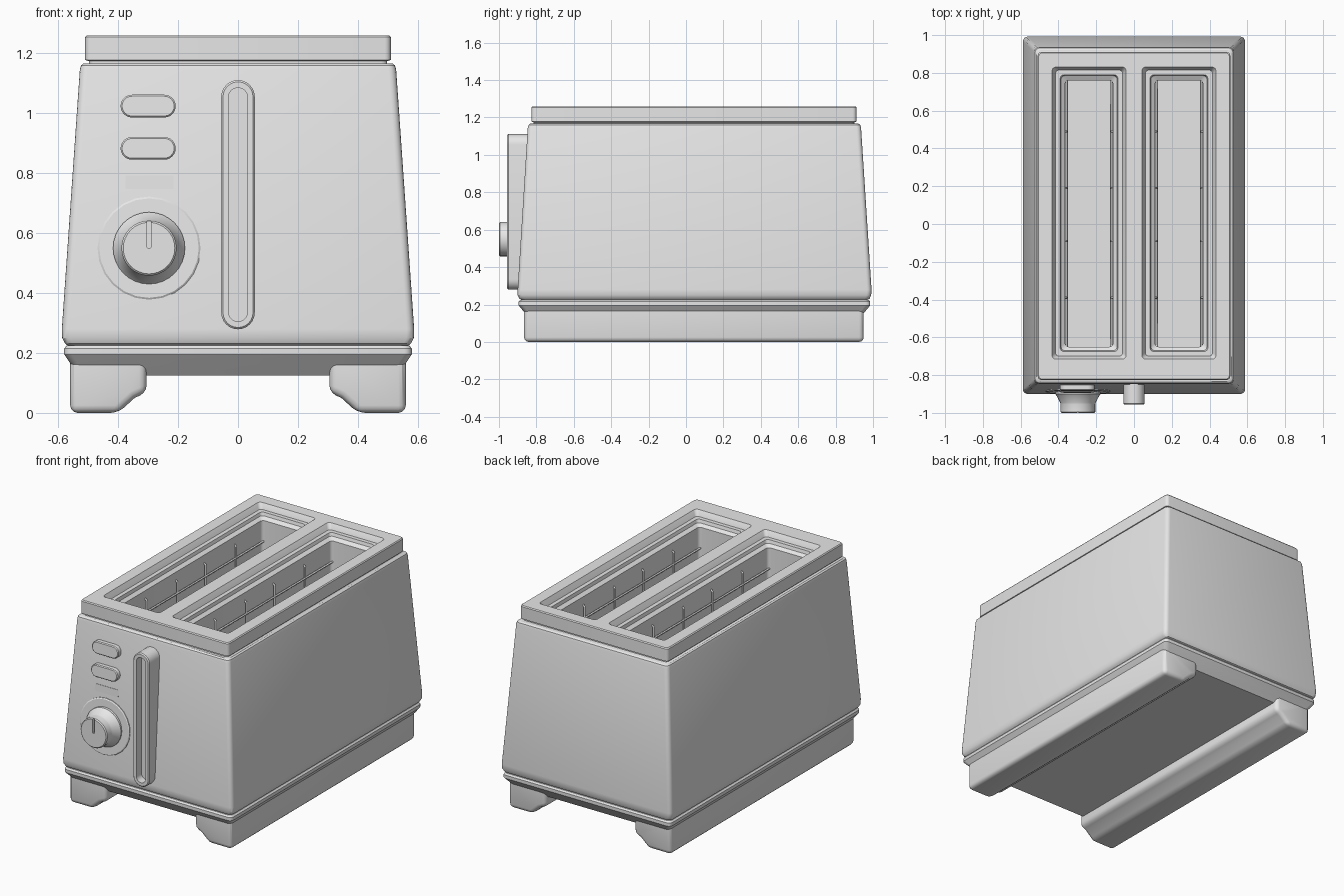
import bpy, bmesh, math

cube = bpy.data.objects.get("Cube")
if cube:
    bpy.data.objects.remove(cube, do_unlink=True)

GREY = (0.8, 0.8, 0.8, 1.0)
metal = bpy.data.materials.new("light_grey")
metal.use_nodes = True
metal.diffuse_color = GREY
metal.node_tree.nodes["Principled BSDF"].inputs["Base Color"].default_value = GREY


def front_face(z):
    """Depth of the sloping front panel at a height."""
    return -0.9 + (z - 0.27) * 0.0625


def smooth(ob):
    bpy.ops.object.select_all(action='DESELECT')
    bpy.context.view_layer.objects.active = ob
    ob.select_set(True)
    bpy.ops.object.shade_smooth_by_angle(angle=math.radians(30))


def finish(name, bm):
    bmesh.ops.remove_doubles(bm, verts=bm.verts[:], dist=1e-5)
    bmesh.ops.recalc_face_normals(bm, faces=bm.faces[:])
    me = bpy.data.meshes.new(name)
    bm.to_mesh(me)
    bm.free()
    me.materials.append(metal)
    ob = bpy.data.objects.new(name, me)
    bpy.context.collection.objects.link(ob)
    smooth(ob)
    return ob


def outline(u, v, hu, hv, r, seg):
    """Rounded rectangle around (u, v)."""
    pts = []
    for k, (su, sv) in enumerate(((1, 1), (-1, 1), (-1, -1), (1, -1))):
        for i in range(seg + 1):
            a = math.pi / 2 * (k + i / seg)
            pts.append((u + su * (hu - r) + r * math.cos(a),
                        v + sv * (hv - r) + r * math.sin(a)))
    return pts


def loft(name, rings, axis='z', lean=False, seg=4):
    """Join rounded rectangles (u, v, half_u, half_v, radius, depth) into a solid."""
    bm = bmesh.new()
    loops = []
    for u, v, hu, hv, r, d in rings:
        loop = []
        for a, b in outline(u, v, hu, hv, r, seg):
            if axis == 'z':
                co = (a, b, d)
            else:
                co = (a, d + (front_face(b) if lean else 0), b)
            loop.append(bm.verts.new(co))
        loops.append(loop)
    n = len(loops[0])
    for low, high in zip(loops, loops[1:]):
        for i in range(n):
            j = (i + 1) % n
            bm.faces.new((low[i], low[j], high[j], high[i]))
    bm.faces.new(loops[0][::-1])
    bm.faces.new(loops[-1])
    return finish(name, bm)


def box_rings(rows, r, cx=0.0):
    """Rows of (half width, y min, y max, z)."""
    return [(cx, (a + b) / 2, hx, (b - a) / 2, r, z) for hx, a, b, z in rows]


def cut(ob, cutter):
    bpy.context.view_layer.objects.active = ob
    m = ob.modifiers.new("cut", 'BOOLEAN')
    m.operation = 'DIFFERENCE'
    m.solver = 'EXACT'
    m.object = cutter
    bpy.ops.object.modifier_apply(modifier=m.name)


def drop(ob):
    bpy.data.objects.remove(ob, do_unlink=True)


def wire(name, pts):
    cu = bpy.data.curves.new(name, 'CURVE')
    cu.dimensions = '3D'
    cu.bevel_depth = 0.006
    cu.bevel_resolution = 1
    cu.use_fill_caps = True
    sp = cu.splines.new('POLY')
    sp.points.add(len(pts) - 1)
    for p, co in zip(sp.points, pts):
        p.co = (*co, 1)
    cu.materials.append(metal)
    bpy.context.collection.objects.link(bpy.data.objects.new(name, cu))


# Tapered housing, base skirt and top frame
body = loft("body", box_rings([
    (0.565, -0.875, 0.965, 0.222), (0.578, -0.892, 0.982, 0.232),
    (0.587, -0.9, 0.99, 0.25), (0.588, -0.9, 0.992, 0.28),
    (0.528, -0.846, 0.936, 1.145), (0.524, -0.842, 0.932, 1.16),
    (0.515, -0.833, 0.922, 1.167)], 0.025))
loft("base", box_rings([
    (0.53, -0.835, 0.925, 0.125), (0.56, -0.87, 0.96, 0.165),
    (0.58, -0.895, 0.985, 0.195), (0.58, -0.895, 0.985, 0.215),
    (0.572, -0.887, 0.977, 0.225)], 0.025))
top_frame = loft("top_frame", box_rings([
    (0.498, -0.815, 0.9, 1.14), (0.498, -0.815, 0.9, 1.174),
    (0.51, -0.826, 0.911, 1.178), (0.51, -0.826, 0.911, 1.254),
    (0.505, -0.821, 0.906, 1.26)], 0.02))

# Bread slots with stepped rims, and the wire guides inside them
SLOT_X, HALF = 0.238, 0.127
for side, label in ((-1, "right"), (1, "left")):
    cx = side * SLOT_X
    cutter = loft("slot_cutter", box_rings([
        (HALF, -0.65, 0.76, 0.3), (HALF, -0.65, 0.76, 1.19),
        (0.148, -0.67, 0.785, 1.205), (0.153, -0.675, 0.79, 1.225),
        (0.178, -0.7, 0.815, 1.225), (0.185, -0.705, 0.82, 1.24),
        (0.197, -0.717, 0.832, 1.262), (0.197, -0.717, 0.832, 1.3)], 0.02, cx))
    cut(body, cutter)
    cut(top_frame, cutter)
    drop(cutter)
    for wall in (-1, 1):
        x0 = cx + wall * (HALF + 0.005)
        x1 = cx + wall * (HALF - 0.009)
        wire(label + "_rail_wire", [(x1, -0.65, 1.06), (x1, 0.76, 1.06)])
        for y in (-0.39, -0.09, 0.19, 0.49):
            wire(label + "_guide_wire", [(x0, y, 1.14), (x1, y, 1.13), (x1, y, 0.3)])
smooth(body)
smooth(top_frame)

# Two long foot rails
FOOT = [(0.56, 0.17), (0.56, 0.0), (0.4, 0.0), (0.345, 0.05),
        (0.305, 0.068), (0.305, 0.17)]
for side, label in ((-1, "right"), (1, "left")):
    bm = bmesh.new()
    ends = [[bm.verts.new((side * x, y, z)) for x, z in FOOT] for y in (-0.866, 0.95)]
    for i in range(len(FOOT)):
        j = (i + 1) % len(FOOT)
        bm.faces.new((ends[0][i], ends[0][j], ends[1][j], ends[1][i]))
    bm.faces.new(ends[0])
    bm.faces.new(ends[1][::-1])
    bmesh.ops.recalc_face_normals(bm, faces=bm.faces[:])
    edges = [e for e in bm.edges if e.calc_face_angle(0) > 0.6
             and min(v.co.z for v in e.verts) < 0.1]
    bmesh.ops.bevel(bm, geom=edges, offset=0.025, segments=3, profile=0.5,
                    affect='EDGES', clamp_overlap=True)
    finish(label + "_foot", bm)

# Lever track with a long groove
track = loft("lever_track", [
    (0, 0.695, 0.056, 0.416, 0.056, -0.83), (0, 0.695, 0.056, 0.416, 0.056, -0.95),
    (0, 0.695, 0.05, 0.41, 0.05, -0.956)], 'y', seg=6)
groove = loft("groove_cutter", [
    (0, 0.695, 0.032, 0.39, 0.032, -0.905), (0, 0.695, 0.032, 0.39, 0.032, -0.98)],
    'y', seg=6)
cut(track, groove)
drop(groove)
smooth(track)

# Push buttons and the small plate below them
for name, z in (("upper_button", 1.024), ("lower_button", 0.883)):
    loft(name, [(-0.3, z, 0.092, 0.038, 0.038, 0.03),
                (-0.3, z, 0.092, 0.038, 0.038, -0.025),
                (-0.3, z, 0.087, 0.033, 0.033, -0.03)], 'y', True, 6)
loft("label_plate", [(-0.295, 0.77, 0.08, 0.022, 0.002, 0.003),
                     (-0.295, 0.77, 0.08, 0.022, 0.002, -0.003)], 'y', True, 1)


# Dial disc and knob with a pointer notch
def round_rings(rows):
    return [(-0.297, 0.55, r, r, r, d) for r, d in rows]


loft("dial_disc", round_rings([(0.172, 0.02), (0.172, -0.005), (0.166, -0.009)]),
     'y', True, 6)
knob = loft("dial_knob", round_rings([
    (0.12, -0.86), (0.12, -0.9), (0.114, -0.908), (0.094, -0.945),
    (0.092, -0.955), (0.092, -0.994), (0.086, -1.0)]), 'y', seg=8)
notch = loft("notch_cutter", [(-0.297, 0.595, 0.006, 0.045, 0.002, -0.975),
                              (-0.297, 0.595, 0.006, 0.045, 0.002, -1.02)], 'y', seg=1)
cut(knob, notch)
drop(notch)
smooth(knob)
